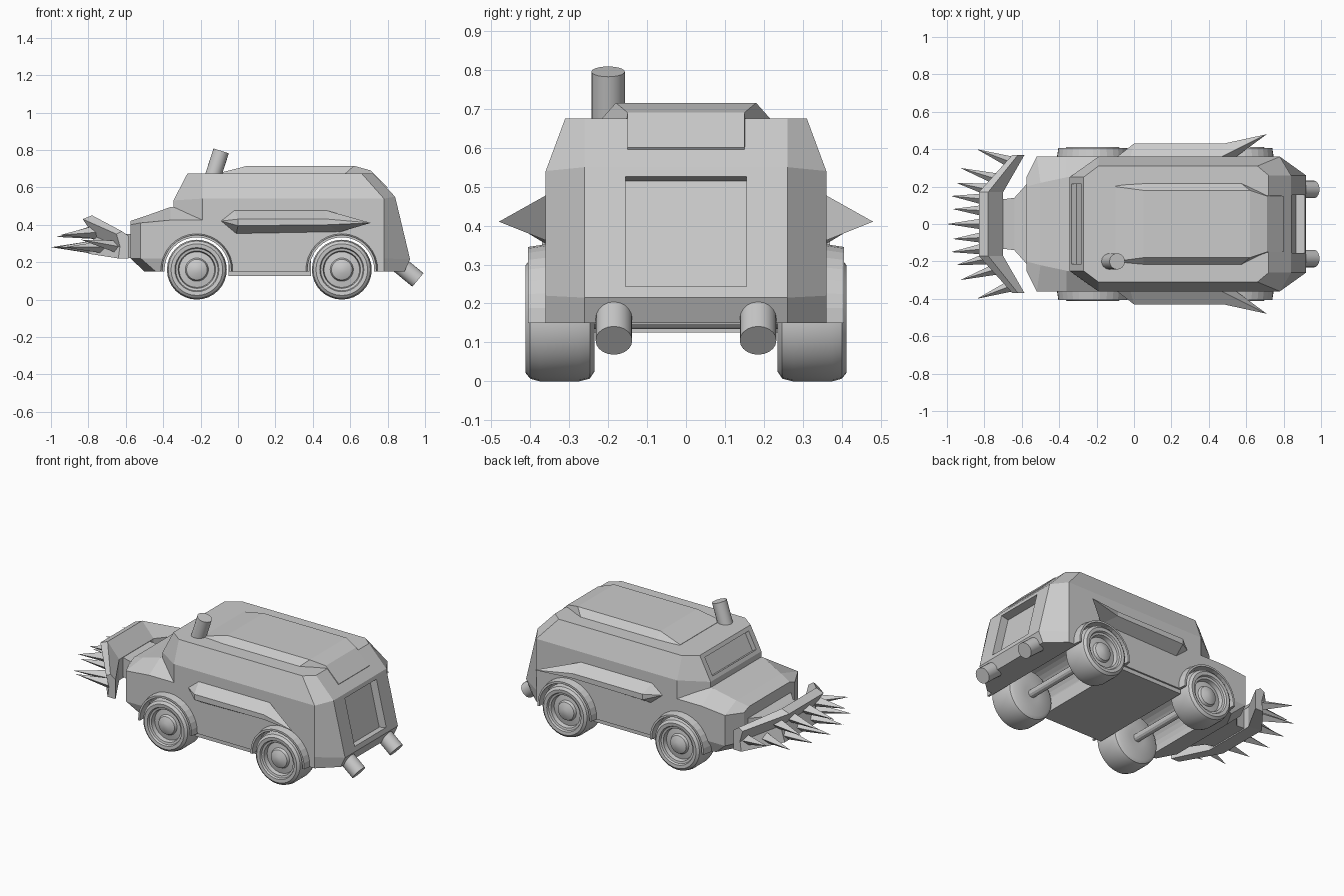
import bpy, bmesh
from math import sin, cos, pi, radians
from mathutils import Vector, Matrix

if "Cube" in bpy.data.objects:
    bpy.data.objects.remove(bpy.data.objects["Cube"])


def finish(bm, name, smooth=False):
    bmesh.ops.remove_doubles(bm, verts=bm.verts, dist=1e-5)
    bmesh.ops.recalc_face_normals(bm, faces=bm.faces)
    me = bpy.data.meshes.new(name)
    bm.to_mesh(me)
    bm.free()
    ob = bpy.data.objects.new(name, me)
    bpy.context.collection.objects.link(ob)
    if smooth:
        bpy.ops.object.select_all(action='DESELECT')
        ob.select_set(True)
        bpy.context.view_layer.objects.active = ob
        bpy.ops.object.shade_smooth_by_angle(angle=radians(35))
    return ob


def loft(name, rings, smooth=False):
    """Skin closed even-sized rings and cap both ends with quad strips."""
    bm = bmesh.new()
    vs = [[bm.verts.new(p) for p in r] for r in rings]
    n = len(rings[0])
    for a, b in zip(vs, vs[1:]):
        for i in range(n):
            j = (i + 1) % n
            bm.faces.new((a[i], a[j], b[j], b[i]))
    for end in (vs[0], vs[-1]):
        for i in range(n // 2 - 1):
            bm.faces.new((end[i], end[i + 1], end[n - 2 - i], end[n - 1 - i]))
    return finish(bm, name, smooth)


def hull(name, halves):
    """Loft of half sections mirrored across y = 0."""
    return loft(name, [h + [(x, -y, z) for x, y, z in reversed(h)] for h in halves])


def rod(name, a, b, r1, r2, seg, smooth=False):
    a, b = Vector(a), Vector(b)
    d = b - a
    bm = bmesh.new()
    m = Matrix.Translation((a + b) / 2) @ d.to_track_quat('Z', 'Y').to_matrix().to_4x4()
    bmesh.ops.create_cone(bm, cap_ends=True, segments=seg, radius1=r1, radius2=r2,
                          depth=d.length, matrix=m)
    return finish(bm, name, smooth)


def box(name, centre, size, tilt=0):
    bm = bmesh.new()
    m = Matrix.Translation(centre) @ Matrix.Rotation(tilt, 4, 'Y') @ Matrix.Diagonal((*size, 1))
    bmesh.ops.create_cube(bm, size=1, matrix=m)
    return finish(bm, name)


def cut(ob, cutter):
    cutter.hide_render = True
    cutter.display_type = 'WIRE'
    mod = ob.modifiers.new('cut', 'BOOLEAN')
    mod.operation = 'DIFFERENCE'
    mod.solver = 'EXACT'
    mod.object = cutter


AXLES = (-0.22, 0.555)
AXLE_Z = 0.16

# Nose with sloping hood
nose = hull('nose', [
    [(-.50, .22, .15), (-.575, .25, .22), (-.575, .25, .40), (-.575, .20, .42)],
    [(-.44, .33, .15), (-.52, .36, .22), (-.52, .36, .41), (-.50, .22, .445)],
    [(-.36, .36, .15), (-.36, .36, .22), (-.36, .36, .425), (-.36, .25, .495)],
    [(-.19, .36, .15), (-.19, .36, .22), (-.19, .36, .425), (-.19, .25, .50)]])

# Cabin and rear body
cabin = hull('cabin', [
    [(-.35, .25, .15), (-.35, .25, .22), (-.345, .25, .53), (-.27, .25, .675)],
    [(-.19, .36, .15), (-.19, .36, .22), (-.19, .36, .54), (-.19, .31, .675)],
    [(.78, .36, .15), (.78, .36, .22), (.78, .36, .54), (.66, .31, .675)],
    [(.89, .26, .15), (.92, .26, .215), (.84, .26, .55), (.72, .26, .675)]])

# Wheel wells, windscreen recess and rear door recess
for x in AXLES:
    well = rod('wheel_well_cutter', (x, -.6, AXLE_Z), (x, .6, AXLE_Z), .175, .175, 40)
    cut(cabin, well)
    if x < 0:
        cut(nose, well)
cut(cabin, box('windscreen_cutter', (-.308, 0, .602), (.06, .43, .115), .477))
cut(cabin, box('rear_door_cutter', (.88, 0, .385), (.10, .31, .29), -.234))

# Raised roof panel
hull('roof_panel', [
    [(-.10, .22, .66), (-.10, .20, .677)],
    [(.05, .22, .67), (.05, .18, .715)],
    [(.57, .22, .67), (.62, .18, .715)],
    [(.70, .16, .65), (.71, .15, .69)],
    [(.78, .15, .57), (.80, .15, .60)]])

# Floor pan
box('floor_pan', (.17, 0, .165), (.44, .70, .08))

# Wheels: half profile of (radius, distance from centre line)
PROFILE = [(.02, .405), (.055, .39), (.062, .375), (.095, .37), (.10, .395), (.113, .398),
           (.118, .41), (.138, .412), (.153, .40), (.16, .375), (.16, .275),
           (.153, .247), (.135, .235), (.05, .235)]
for x in AXLES:
    for s in (1, -1):
        rings = [[(x + r * cos(t * pi / 16), s * y, AXLE_Z + r * sin(t * pi / 16))
                  for t in range(32)] for r, y in PROFILE]
        loft('wheel', rings, True)
        # Fender flare over each wheel
        arc = [radians(-3 + 186 * i / 16) for i in range(17)]
        loft('fender_flare', [[(x + r * cos(a), s * y, AXLE_Z + r * sin(a))
                               for r, y in ((.173, .34), (.173, .405), (.185, .405), (.195, .34))]
                              for a in arc])
    rod('axle', (x, -.25, AXLE_Z), (x, .25, AXLE_Z), .025, .025, 12)

# Side armour ending in a flared spike
for s in (1, -1):
    rings = [[(-.09, .36, .42)] * 4,
             [(-.02, .355, .48), (0, .43, .43), (0, .43, .395), (-.01, .355, .35)],
             [(.46, .355, .48), (.48, .43, .43), (.48, .43, .40), (.54, .355, .36)],
             [(.71, .48, .41)] * 4]
    loft('side_armour', [[(x, s * y, z) for x, y, z in r] for r in rings])

# Ram plough on the nose
mid = [(-.83, .43), (-.78, .45), (-.70, .36), (-.70, .23), (-.80, .245), (-.77, .34)]
end = [(-.65, .35), (-.62, .365), (-.585, .34), (-.585, .22), (-.64, .22), (-.63, .28)]
loft('plough', [[(x, y, z) for x, z in prof]
                for y, prof in ((-.37, end), (-.17, mid), (.17, mid), (.37, end))])
hull('plough_mount', [
    [(-.72, .13, .24), (-.72, .13, .36)],
    [(-.64, .14, .23), (-.64, .14, .35)],
    [(-.55, .24, .22), (-.55, .24, .35)]])

# Plough spikes: base and tip
SPIKES = [((-.77, 0, .28), (-1.0, 0, .28)), ((-.77, .07, .36), (-.97, .08, .335)),
          ((-.77, .13, .28), (-.98, .15, .28)), ((-.76, .18, .36), (-.95, .22, .345)),
          ((-.70, .23, .28), (-.93, .30, .28)), ((-.63, .32, .28), (-.84, .40, .32))]
for a, b in SPIKES:
    for s in ((1, -1) if a[1] else (1,)):
        rod('spike', (a[0], s * a[1], a[2]), (b[0], s * b[1], b[2]), .036, 0, 4)

# Roof chimney and rear exhausts
rod('roof_chimney', (-.14, -.20, .64), (-.09, -.20, .795), .043, .043, 20, True)
for y in (-.185, .185):
    rod('exhaust', (.84, y, .205), (.962, y, .105), .047, .047, 20, True)
